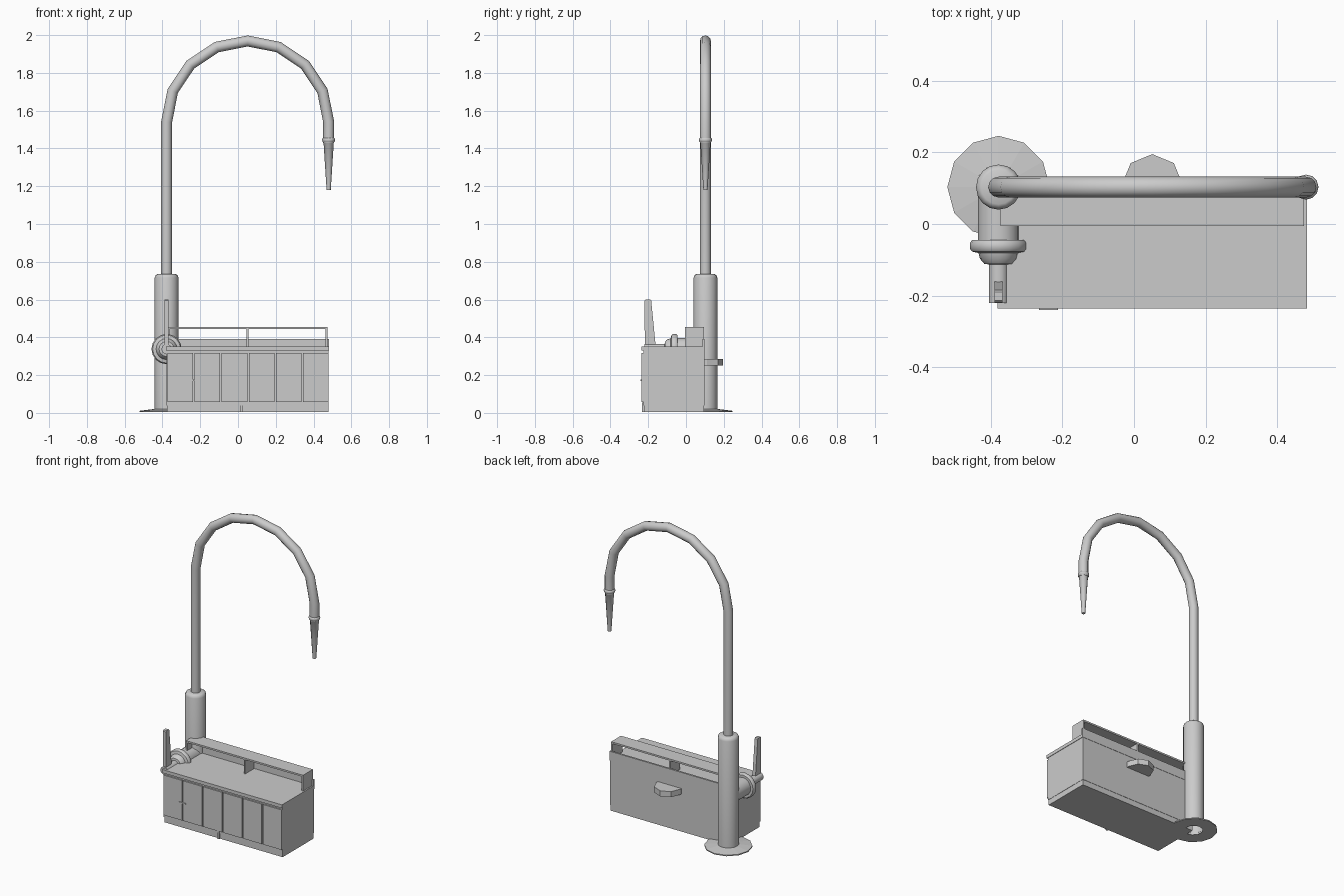
import bpy, bmesh, math
from mathutils import Matrix

if "Cube" in bpy.data.objects:
    bpy.data.objects.remove(bpy.data.objects["Cube"])

COL_X, COL_Y = -0.378, 0.103      # standpipe axis
ARC_X, ARC_Z, ARC_R = 0.051, 1.54, 0.429


def finish(name, bm, smooth=False):
    bmesh.ops.recalc_face_normals(bm, faces=bm.faces)
    mesh = bpy.data.meshes.new(name)
    bm.to_mesh(mesh)
    bm.free()
    ob = bpy.data.objects.new(name, mesh)
    bpy.context.collection.objects.link(ob)
    if smooth:
        shade(ob)
    return ob


def shade(ob):
    bpy.ops.object.select_all(action='DESELECT')
    ob.select_set(True)
    bpy.context.view_layer.objects.active = ob
    bpy.ops.object.shade_smooth_by_angle(angle=math.radians(40))


def box(name, x0, x1, y0, y1, z0, z1):
    bm = bmesh.new()
    m = Matrix.Translation(((x0 + x1) / 2, (y0 + y1) / 2, (z0 + z1) / 2))
    bmesh.ops.create_cube(bm, size=1, matrix=m @ Matrix.Diagonal((x1 - x0, y1 - y0, z1 - z0, 1)))
    return finish(name, bm)


def lathe(name, profile, matrix, sides=16, smooth=True):
    """Revolve (radius, height) points around local z."""
    bm = bmesh.new()
    verts = [bm.verts.new((r, 0, h)) for r, h in profile]
    edges = [bm.edges.new(p) for p in zip(verts, verts[1:])]
    bmesh.ops.spin(bm, geom=verts + edges, cent=(0, 0, 0), axis=(0, 0, 1),
                   angle=math.tau, steps=sides, use_duplicate=False)
    bmesh.ops.remove_doubles(bm, verts=bm.verts, dist=1e-4)
    bm.transform(matrix)
    return finish(name, bm, smooth)


def prism(name, points, matrix, depth):
    """Extrude a flat outline along local z."""
    bm = bmesh.new()
    face = bm.faces.new([bm.verts.new((a, b, 0)) for a, b in points])
    top = bmesh.ops.extrude_face_region(bm, geom=[face])['geom']
    bmesh.ops.translate(bm, vec=(0, 0, depth),
                        verts=[v for v in top if isinstance(v, bmesh.types.BMVert)])
    bm.transform(matrix)
    return finish(name, bm)


# Standpipe: base flange and hollow column
at_col = Matrix.Translation((COL_X, COL_Y, 0))
lathe("base_flange", [(0.055, 0.004), (0.143, 0.004), (0.143, 0.011), (0.063, 0.021)],
      at_col, 12, smooth=False)
lathe("column", [(0.063, 0.004), (0.063, 0.715), (0.058, 0.729), (0.048, 0.735), (0, 0.735)], at_col)

# Gooseneck pipe with faceted bend
path = [(COL_X, 0.70)]
path += [(ARC_X - ARC_R * math.cos(i * math.pi / 8), ARC_Z + ARC_R * math.sin(i * math.pi / 8))
         for i in range(9)]
path += [(ARC_X + ARC_R, 1.43)]
curve = bpy.data.curves.new("gooseneck_pipe", 'CURVE')
curve.dimensions = '3D'
curve.bevel_depth = 0.029
curve.bevel_resolution = 4
curve.use_fill_caps = True
spline = curve.splines.new('POLY')
spline.points.add(len(path) - 1)
for p, (x, z) in zip(spline.points, path):
    p.co = (x, COL_Y, z, 1)
pipe = bpy.data.objects.new("gooseneck_pipe", curve)
bpy.context.collection.objects.link(pipe)
pipe.select_set(True)
bpy.context.view_layer.objects.active = pipe
bpy.ops.object.convert(target='MESH')
shade(bpy.context.view_layer.objects.active)

# Spout nozzle with collar
lathe("nozzle", [(0, 1.18), (0.011, 1.18), (0.027, 1.43), (0.033, 1.437), (0.035, 1.445),
                 (0.033, 1.453), (0.027, 1.458)],
      Matrix.Translation((ARC_X + ARC_R, COL_Y, 0)), 12)

# Valve on the column, axis pointing to the front
at_valve = Matrix.Translation((COL_X, COL_Y, 0.338)) @ Matrix.Rotation(math.pi / 2, 4, 'X')
lathe("valve_body", [(0, 0), (0.058, 0), (0.058, 0.148), (0.074, 0.148), (0.080, 0.156),
                     (0.080, 0.172), (0.074, 0.180), (0.056, 0.184), (0.052, 0.2),
                     (0.040, 0.214), (0.027, 0.216), (0.027, 0.324), (0, 0.324)], at_valve)
to_yz = Matrix(((0, 0, 1, COL_X - 0.011), (1, 0, 0, 0), (0, 1, 0, 0), (0, 0, 0, 1)))
prism("valve_lever", [(-0.218, 0.34), (-0.158, 0.34), (-0.162, 0.37), (-0.184, 0.594),
                      (-0.190, 0.6), (-0.214, 0.6), (-0.219, 0.594)], to_yz, 0.022)

# Cabinet body, recessed plinth and counter top
box("plinth", -0.375, 0.478, -0.222, 0.095, 0.004, 0.055)
box("cabinet_body", -0.378, 0.48, -0.226, 0.097, 0.04, 0.335)
box("plinth_divider", 0.012, 0.026, -0.232, -0.21, 0.004, 0.055)
box("counter_top", -0.381, 0.483, -0.236, 0.099, 0.33, 0.352)

# Six front doors
pitch, left = 0.1437, -0.378
for i in range(6):
    box(f"door_{i + 1}", left + i * pitch + 0.004, left + (i + 1) * pitch - 0.004,
        -0.236, -0.22, 0.057, 0.318)
box("door_latch", -0.265, -0.212, -0.24, -0.23, 0.168, 0.176)

# Back upstand and open shelf above it
box("upstand", -0.381, 0.483, 0.087, 0.099, 0.34, 0.392)
box("shelf_top", -0.372, 0.474, -0.006, 0.095, 0.444, 0.455)
for name, x in (("left", -0.367), ("middle", 0.051), ("right", 0.469)):
    box(f"shelf_support_{name}", x - 0.005, x + 0.005, -0.006, 0.095, 0.345, 0.45)

# Half-octagon bracket on the back wall
outline = [(0.051 + 0.085 * math.cos(a), 0.11 + 0.085 * math.sin(a))
           for a in (i * math.pi / 4 for i in range(5))]
outline = [(0.136, 0.09)] + outline + [(-0.034, 0.09)]
prism("back_bracket", outline, Matrix.Translation((0, 0, 0.25)), 0.036)
